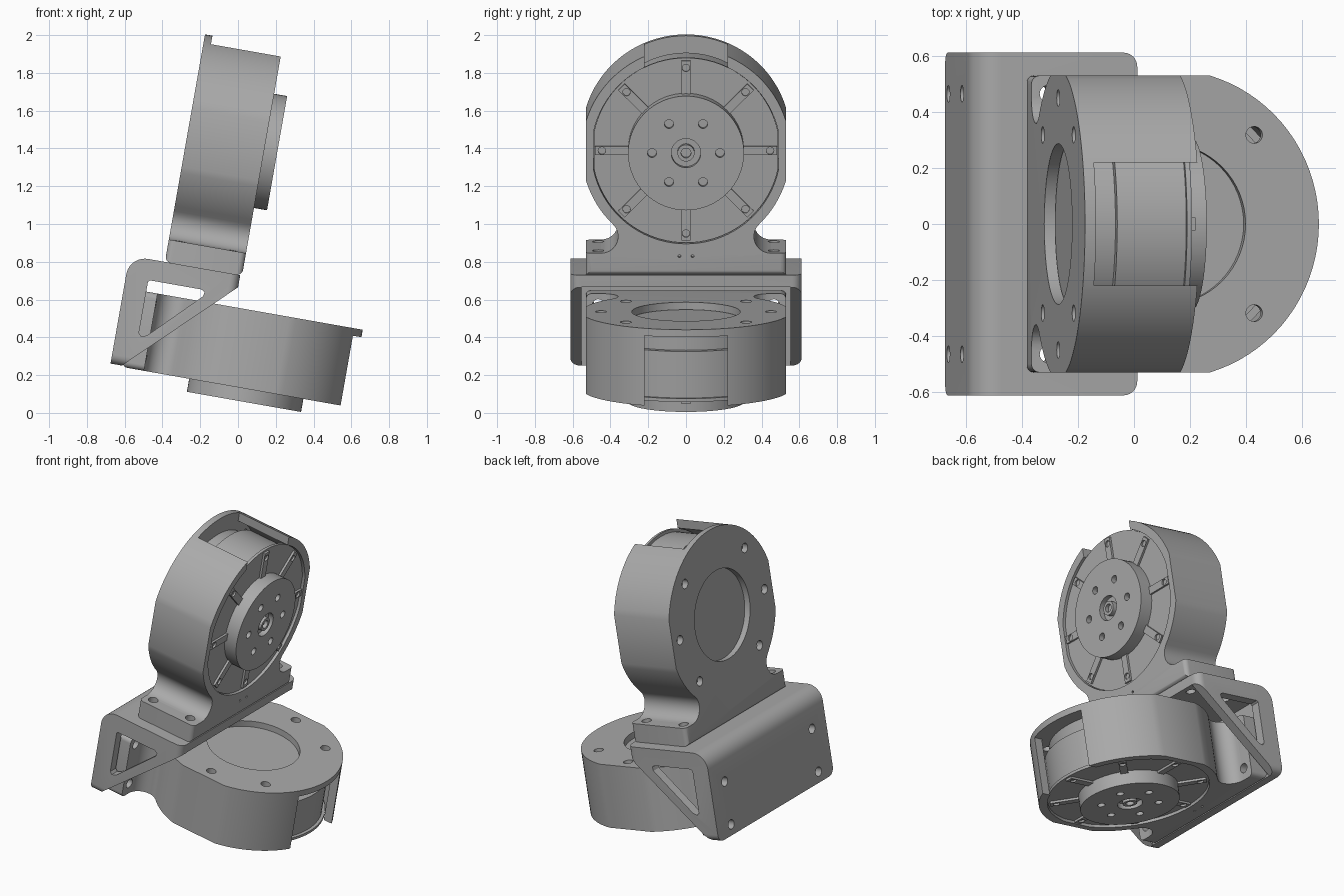
import bpy, bmesh
from math import sin, cos, pi, radians, atan2, acos, sqrt, hypot
from mathutils import Matrix

if "Cube" in bpy.data.objects:
    bpy.data.objects.remove(bpy.data.objects["Cube"], do_unlink=True)

grey = bpy.data.materials.new("machined_grey")
grey.use_nodes = True
grey.diffuse_color = (0.4, 0.4, 0.4, 1)
grey.node_tree.nodes["Principled BSDF"].inputs["Base Color"].default_value = (0.4, 0.4, 0.4, 1)

# The whole assembly leans by ten degrees about y
TILT = Matrix.Rotation(radians(10), 4, 'Y')


def frame(x, y, z, origin):
    m = Matrix((x, y, z)).transposed().to_4x4()
    m.translation = origin
    return TILT @ m


def arc(cx, cy, r, start, end, n):
    return [(cx + r * cos(start + (end - start) * i / n),
             cy + r * sin(start + (end - start) * i / n)) for i in range(n + 1)]


def circle(r, cx=0, cy=0, n=64):
    return arc(cx, cy, r, 0, 2 * pi, n)[:-1]


def rect(x0, x1, y0, y1):
    return [(x0, y0), (x1, y0), (x1, y1), (x0, y1)]


def flat_disc(r, flat):
    """Disc with its left and right sides cut flat."""
    t = acos(flat / r)
    return arc(0, 0, r, t, pi - t, 36) + arc(0, 0, r, pi + t, 2 * pi - t, 36)


def prism(name, profiles, z0, z1, matrix, bevel=None):
    """Extrude profiles along local z; bevel is (rule for edge vertices, radius)."""
    bm = bmesh.new()
    for pts in profiles:
        low = bm.faces.new([bm.verts.new((x, y, z0)) for x, y in pts])
        ext = bmesh.ops.extrude_face_region(bm, geom=[low])
        top = [v for v in ext["geom"] if isinstance(v, bmesh.types.BMVert)]
        bmesh.ops.translate(bm, verts=top, vec=(0, 0, z1 - z0))
    if bevel:
        rule, radius = bevel
        edges = [e for e in bm.edges if all(rule(v.co) for v in e.verts)
                 and abs(e.verts[0].co.z - e.verts[1].co.z) < 1e-4]
        bmesh.ops.bevel(bm, geom=edges, offset=radius, segments=6, profile=0.5,
                        affect='EDGES')
    bmesh.ops.recalc_face_normals(bm, faces=bm.faces)
    mesh = bpy.data.meshes.new(name)
    bm.to_mesh(mesh)
    bm.free()
    mesh.materials.append(grey)
    ob = bpy.data.objects.new(name, mesh)
    ob.matrix_world = matrix
    bpy.context.collection.objects.link(ob)
    return ob


def cut(target, *cutters):
    bpy.context.view_layer.objects.active = target
    for c in cutters:
        mod = target.modifiers.new("cut", 'BOOLEAN')
        mod.operation, mod.solver, mod.object = 'DIFFERENCE', 'EXACT', c
        bpy.ops.object.modifier_apply(modifier=mod.name)
        bpy.data.objects.remove(c, do_unlink=True)


def housing_profile():
    """Round housing with flat sides, fillets and a wide mounting foot."""
    R, flat, foot, fr = 0.553, 0.53, -0.55, 0.09
    fy = foot + fr
    fx = sqrt((R + fr) ** 2 - fy ** 2)
    tangent = atan2(-fy, -fx)
    t = acos(flat / R)
    right = [(flat, -0.67), (flat, foot)]
    right += arc(fx, fy, fr, 1.5 * pi, tangent, 10)
    right += arc(0, 0, R, tangent - pi, -t, 8)[1:]
    right += arc(0, 0, R, t, pi / 2, 18)
    return right + [(-x, y) for x, y in reversed(right[:-1])]


BOLT_X, BOLT_Z = 0.465, (0.06, 0.34)


def bolt_holes(m, y0, y1):
    """Foot bolt cutters, running along the local y axis."""
    turned = m @ Matrix.Rotation(-pi / 2, 4, 'X')
    holes = [circle(0.03, s * BOLT_X, -z, 24) for s in (-1, 1) for z in BOLT_Z]
    return prism("cutter", holes, y0, y1, turned)


def motor_unit(label, m):
    # Housing: open at the front, windowed opposite the foot
    house = prism(label + "_housing", [housing_profile()], 0, 0.415, m,
                  (lambda c: abs(c.x) > 0.525 and c.y < -0.54, 0.03))
    bolts = [circle(0.03, 0.45 * cos(k * pi / 4), 0.45 * sin(k * pi / 4), 24)
             for k in (0, 1, 3, 4, 5, 7)]
    cut(house,
        prism("cutter", [flat_disc(0.5, 0.49)], 0.04, 0.6, m),
        prism("cutter", [circle(0.287)], -0.1, 0.1, m),
        prism("cutter", [rect(-0.22, 0.22, 0.3, 0.7)], 0.04, 0.6, m),
        prism("cutter", bolts, -0.1, 0.035 + 0.03, m),
        prism("cutter", [circle(0.008, s * 0.035, -0.566, 12) for s in (-1, 1)], 0.38, 0.5, m),
        bolt_holes(m, -0.8, -0.5))

    # Motor body with stepped back and front cover
    prism(label + "_motor_back", [circle(0.44)], 0.042, 0.13, m)
    prism(label + "_motor_body", [circle(0.478)], 0.13, 0.39, m)
    prism(label + "_front_cover", [flat_disc(0.497, 0.487)], 0.38, 0.398, m)

    # Raised spokes with screw holes on the cover
    spokes, screws = [], []
    for k in range(8):
        c, s = cos(k * pi / 4), sin(k * pi / 4)
        spokes.append([(x * c - y * s, x * s + y * c)
                       for x, y in rect(0.29, 0.483, -0.024, 0.024)])
        screws.append(circle(0.02, 0.445 * c, 0.445 * s, 16))
    cut(prism(label + "_spokes", spokes, 0.39, 0.412, m),
        prism("cutter", screws, 0.4, 0.5, m))

    # Output rotor with bolt circle and hub
    rotor = prism(label + "_rotor", [circle(0.307)], 0.39, 0.485, m)
    holes = [circle(0.024, 0.18 * cos(k * pi / 3), 0.18 * sin(k * pi / 3), 20)
             for k in range(6)]
    cut(rotor, prism("cutter", holes + [circle(0.078, n=40)], 0.45, 0.6, m))
    hub = prism(label + "_hub", [circle(0.045, n=32)], 0.44, 0.483, m)
    cut(hub, prism("cutter", [circle(0.026, n=24)], 0.46, 0.6, m))


X, Y, Z = (1, 0, 0), (0, 1, 0), (0, 0, 1)
upper = frame(Y, Z, X, (-0.52, 0, 1.39))
lower = frame(Y, X, (0, 0, -1), (0.021, 0, 0.548))
motor_unit("upper", upper)
motor_unit("lower", lower)

# Corner bracket: two plates joined by gussets with triangular openings
side = frame(X, Z, (0, -1, 0), (0, 0, 0))
outline = [(-0.649, 0.14), (-0.115, 0.655), (-0.115, 0.72)]
outline += arc(-0.61, 0.62, 0.1, pi / 2, pi, 10) + [(-0.71, 0.14)]


def outer_corner(c):
    return c.x > -0.12 or c.y < 0.145


bracket = prism("corner_bracket", [outline], -0.612, 0.612, side)

# Round the free corners of both plates
bm = bmesh.new()
bm.from_mesh(bracket.data)
edges = [e for e in bm.edges if all(outer_corner(v.co) for v in e.verts)
         and abs(e.verts[0].co.z - e.verts[1].co.z) < 1e-4
         and hypot(*(e.verts[0].co - e.verts[1].co).xy) < 0.1]
bmesh.ops.bevel(bm, geom=edges, offset=0.05, segments=6, profile=0.5, affect='EDGES')
bm.to_mesh(bracket.data)
bm.free()

opening = [(-0.59, 0.325), (-0.575, 0.31), (-0.545, 0.32), (-0.29, 0.575),
           (-0.285, 0.6), (-0.305, 0.61), (-0.58, 0.61), (-0.59, 0.6)]
cut(bracket,
    prism("cutter", [rect(-0.649, 0.3, -0.2, 0.657)], -0.552, 0.552, side),
    prism("cutter", [opening], -0.8, 0.8, side),
    bolt_holes(upper, -0.8, -0.6),
    bolt_holes(lower, -0.8, -0.6))

# Smooth the round surfaces, keep machined edges sharp
bpy.ops.object.select_all(action='DESELECT')
for ob in bpy.context.collection.objects:
    if ob.type == 'MESH' and grey.name in ob.data.materials:
        ob.select_set(True)
        bpy.context.view_layer.objects.active = ob
bpy.ops.object.shade_smooth_by_angle(angle=radians(30))
